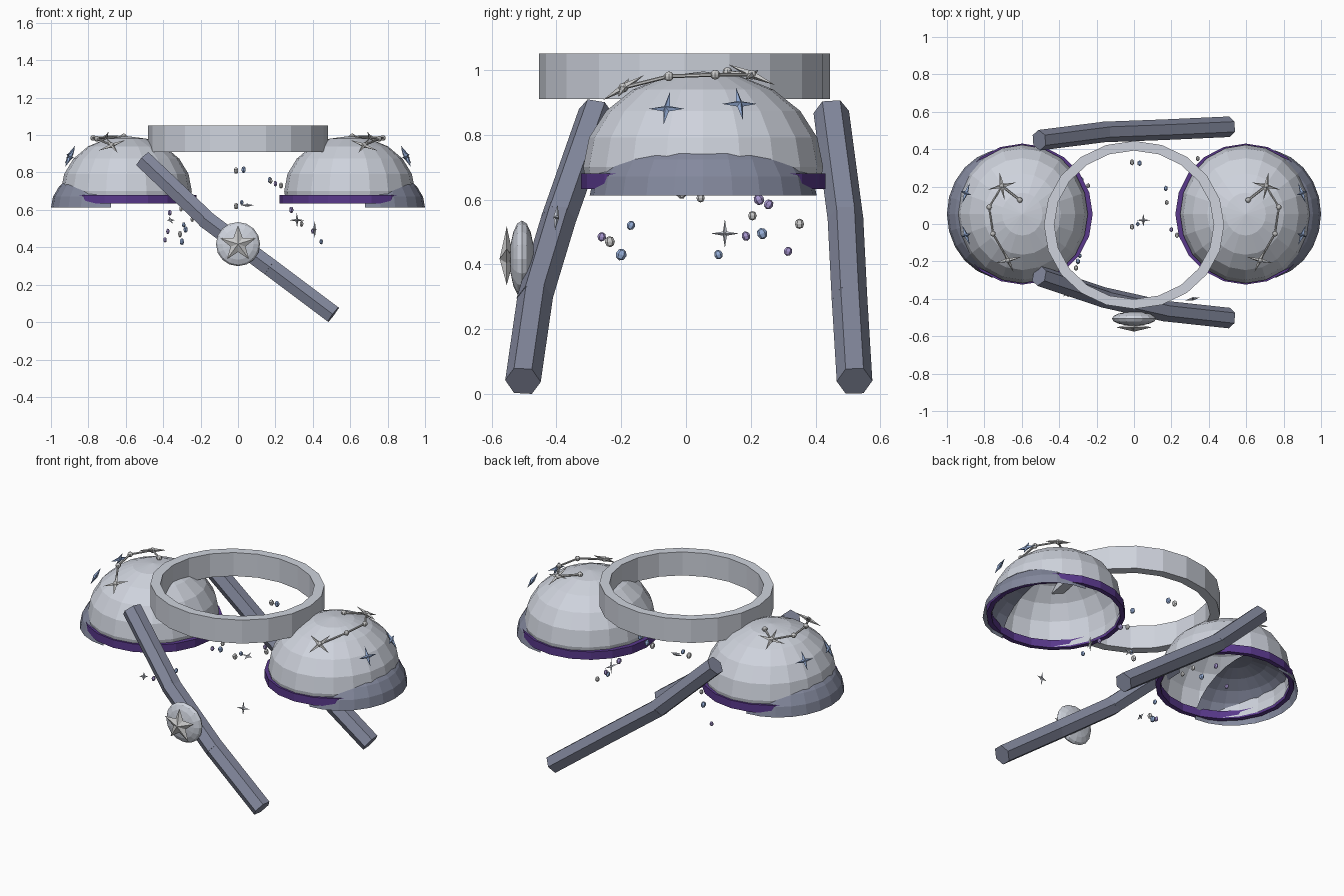
import bpy, bmesh, math, random
from mathutils import Vector, Matrix

if "Cube" in bpy.data.objects:
    bpy.data.objects.remove(bpy.data.objects["Cube"])

random.seed(4)


def material(name, rgb):
    m = bpy.data.materials.new(name)
    m.diffuse_color = (*rgb, 1)
    m.use_nodes = True
    m.node_tree.nodes["Principled BSDF"].inputs["Base Color"].default_value = m.diffuse_color
    return m


SLATE = material("slate", (0.23, 0.25, 0.34))
SILVER = material("silver", (0.62, 0.65, 0.72))
PURPLE = material("purple", (0.10, 0.04, 0.26))
BLUE = material("pale_blue", (0.30, 0.42, 0.68))
LILAC = material("lilac", (0.38, 0.30, 0.62))


def finish(bm, name, mat=None, mirror=False):
    bmesh.ops.remove_doubles(bm, verts=bm.verts, dist=1e-5)
    bmesh.ops.recalc_face_normals(bm, faces=bm.faces)
    me = bpy.data.meshes.new(name)
    bm.to_mesh(me)
    bm.free()
    ob = bpy.data.objects.new(name, me)
    bpy.context.collection.objects.link(ob)
    if mat:
        me.materials.append(mat)
    if mirror:
        ob.modifiers.new("other_side", 'MIRROR')
    return ob


def lathe(bm, profile, centre, rx, ry, steps, a0=0.0, sweep=360, closed=False):
    """Revolve (radius, height) points into an elliptical surface."""
    cx, cy, cz = centre
    rows = []
    for i in range(steps + 1):
        a = math.radians(a0 + sweep * i / steps)
        rows.append([bm.verts.new((cx + r * rx * math.cos(a), cy + r * ry * math.sin(a), cz + z))
                     for r, z in profile])
    n = len(profile)
    for p, q in zip(rows, rows[1:]):
        for j in range(n if closed else n - 1):
            k = (j + 1) % n
            if profile[k][0] == 0:
                bm.faces.new((p[j], q[j], p[k]))
            else:
                bm.faces.new((p[j], q[j], q[k], p[k]))


def prism(bm, a, b, r, sides=6, extend=0.0):
    """Straight bar from a to b with a corner facing y."""
    a, b = Vector(a), Vector(b)
    d = (b - a).normalized()
    a, b = a - d * extend, b + d * extend
    u = Vector((0, 1, 0)) if abs(d.y) < 0.8 else Vector((0, 0, 1))
    u = (u - d * u.dot(d)).normalized()
    v = d.cross(u)
    ends = []
    for p in (a, b):
        ends.append([bm.verts.new(p + r * (u * math.cos(t) + v * math.sin(t)))
                     for t in (2 * math.pi * i / sides for i in range(sides))])
    for i in range(sides):
        j = (i + 1) % sides
        bm.faces.new((ends[0][i], ends[0][j], ends[1][j], ends[1][i]))
    bm.faces.new(ends[0])
    bm.faces.new(ends[1])


def star(bm, centre, normal, points, outer, inner, thick, turn=0.0):
    """Faceted star with raised middle on both sides."""
    c, n = Vector(centre), Vector(normal).normalized()
    up = Vector((0, 0, 1)) if abs(n.z) < 0.75 else Vector((0, 1, 0))
    up = (up - n * up.dot(n)).normalized()
    side = up.cross(n)
    rim = []
    for i in range(points * 2):
        t = math.radians(turn) + math.pi * i / points
        r = inner if i % 2 else outer
        rim.append(bm.verts.new(c + r * (up * math.cos(t) + side * math.sin(t))))
    for s in (1, -1):
        tip = bm.verts.new(c + n * thick * s)
        for i in range(len(rim)):
            bm.faces.new((rim[i], rim[(i + 1) % len(rim)], tip))


def ball(bm, c, r, seg=8, rings=6, scale=(1, 1, 1), rot=Matrix()):
    m = Matrix.Translation(c) @ rot @ Matrix.Diagonal((*scale, 1))
    bmesh.ops.create_uvsphere(bm, u_segments=seg, v_segments=rings, radius=r, matrix=m)


def arc(height, n=5):
    pts = [(math.cos(t), height * math.sin(t)) for t in (math.pi / 2 * i / n for i in range(n))]
    return pts + [(0, height)]


# Shoulder domes, trim bands and outer lower plates
PAD = Vector((0.597, 0.053, 0.70))
bm = bmesh.new()
lathe(bm, [(0.97, -0.06)] + arc(0.295), PAD, 0.35, 0.37, 20)
finish(bm, "shoulder_dome", SILVER, True)

bm = bmesh.new()
lathe(bm, [(1, -0.067), (1, -0.02), (0.93, -0.02), (0.93, -0.067)], PAD, 0.376, 0.377, 20, closed=True)
finish(bm, "shoulder_band", PURPLE, True)

bm = bmesh.new()
lathe(bm, arc(0.222, 6), (0.68, 0.053, 0.613), 0.32, 0.35, 12, -90, 180)
finish(bm, "shoulder_lower_plate", SLATE, True)

# Linked studs and stars on top of each dome
chain = [Vector(p) for p in ((0.61, 0.128, 0.993), (0.706, 0.203, 0.985), (0.775, 0.09, 0.985),
                             (0.754, -0.053, 0.98), (0.674, -0.193, 0.945))]
bm = bmesh.new()
for p, q in zip(chain, chain[1:]):
    prism(bm, p, q, 0.006)
for i, p in enumerate(chain):
    ball(bm, p, 0.015)
    if i in (1, 4):
        star(bm, p, p - PAD + Vector((0, 0, 0.1)), 4, 0.08, 0.015, 0.012, 15)
finish(bm, "dome_star_chain", None, True)

# Blue stars on the outer side of each dome
bm = bmesh.new()
for p in (Vector((0.898, 0.165, 0.895)), Vector((0.898, -0.06, 0.88))):
    star(bm, p, p - PAD, 4, 0.058, 0.013, 0.012)
finish(bm, "dome_side_stars", BLUE, True)

# Collar ring
bm = bmesh.new()
lathe(bm, [(1, 0), (1, 0.14), (0.885, 0.14), (0.885, 0)], (0, -0.005, 0.91), 0.482, 0.449, 20, closed=True)
finish(bm, "collar_ring", SILVER)

# Diagonal straps, three hexagonal bars each
straps = {
    "front_strap": ((-0.507, -0.277, 0.87), (-0.16, -0.393, 0.54), (0.16, -0.465, 0.302), (0.51, -0.503, 0.04)),
    "back_strap": ((-0.507, 0.448, 0.87), (-0.16, 0.492, 0.54), (0.16, 0.504, 0.302), (0.51, 0.52, 0.04)),
}
for name, pts in straps.items():
    for i, (p, q) in enumerate(zip(pts, pts[1:])):
        bm = bmesh.new()
        prism(bm, p, q, 0.055, extend=0.02 if i == 1 else 0.0)
        finish(bm, f"{name}_{i + 1}", SLATE)

# Medallion with a five-pointed star
bm = bmesh.new()
ball(bm, (0, -0.506, 0.417), 0.118, 16, 8, (1, 1, 0.32), Matrix.Rotation(math.pi / 2, 4, 'X'))
finish(bm, "medallion", SILVER)
bm = bmesh.new()
star(bm, (0, -0.553, 0.417), (0, -1, 0), 5, 0.1, 0.042, 0.022)
finish(bm, "medallion_star")

# Floating gems
gems = {
    "purple_gems": (LILAC, [(-0.39, 0.315, 0.44), (-0.375, -0.26, 0.485), (-0.365, 0.255, 0.585),
                            (0.285, 0.225, 0.6), (0.4, 0.185, 0.487), (0.2, -0.03, 0.74)]),
    "blue_gems": (BLUE, [(-0.29, -0.17, 0.52), (-0.3, -0.2, 0.43), (-0.28, 0.235, 0.495), (0.445, 0.1, 0.43),
                         (0.17, 0.19, 0.76), (0.03, 0.325, 0.815), (0.02, 0.0, 0.64)]),
    "pale_gems": (None, [(-0.31, -0.235, 0.47), (-0.245, 0.205, 0.55), (-0.305, 0.045, 0.605), (-0.01, 0.33, 0.81),
                         (0.175, 0.115, 0.755), (0.23, -0.06, 0.73), (-0.01, -0.015, 0.62), (0.34, 0.35, 0.525)]),
}
for name, (mat, places) in gems.items():
    bm = bmesh.new()
    for p in places:
        rot = Matrix.Rotation(random.uniform(-0.6, 0.6), 4, 'X')
        ball(bm, p, random.uniform(0.014, 0.019), 6, 4, (0.7, 0.9, 1), rot)
    finish(bm, name, mat)

# Floating small stars
bm = bmesh.new()
for p, n, r in (((0.315, -0.4, 0.545), (0.2, -1, 0.1), 0.04), ((0.41, 0.12, 0.495), (1, -0.3, 0), 0.045),
                ((0.05, 0.02, 0.625), (0, -0.3, 1), 0.035), ((-0.36, -0.375, 0.545), (0.3, -0.5, 0.6), 0.025)):
    star(bm, p, n, 4, r, 0.009, 0.009)
finish(bm, "floating_stars", SILVER)
